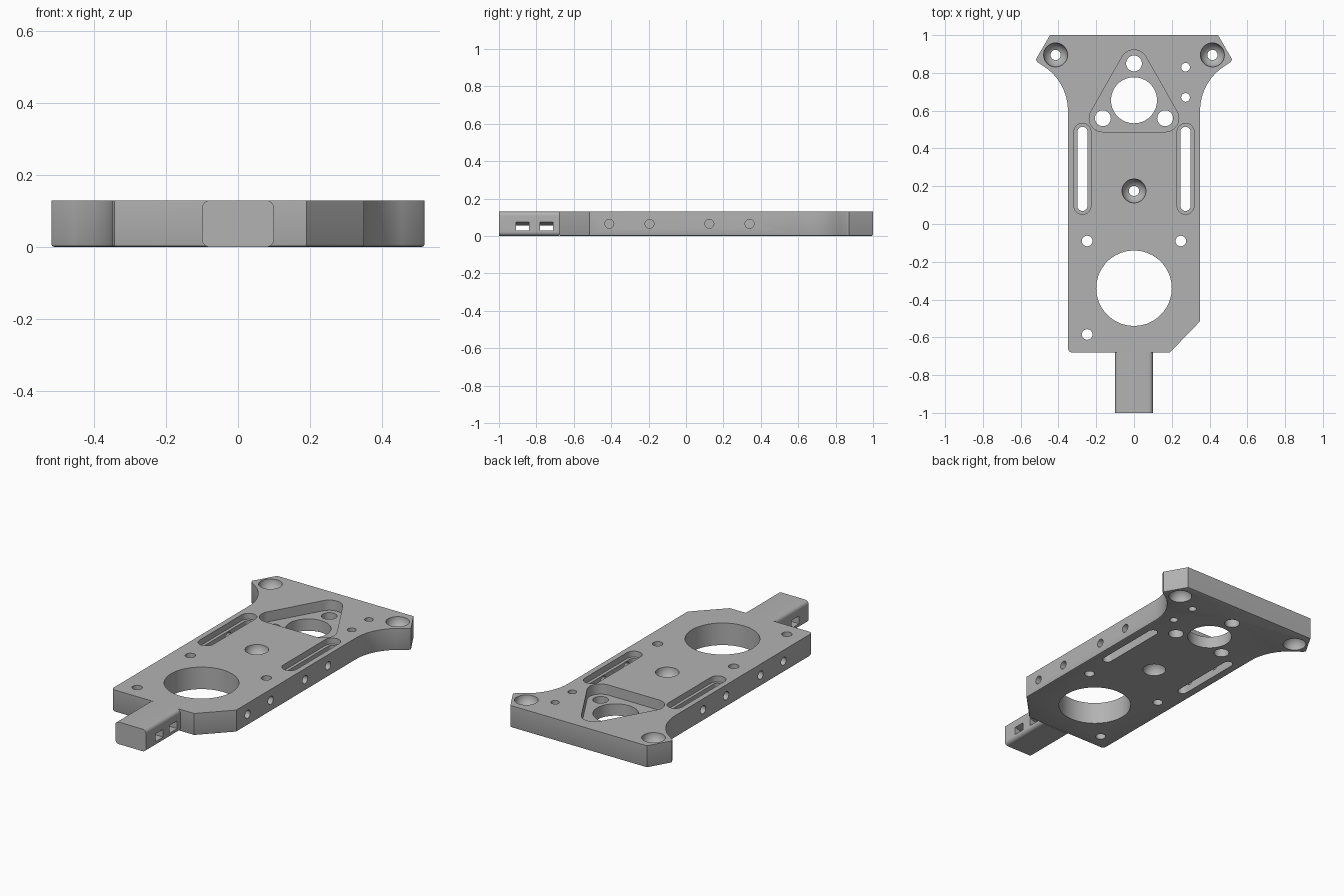
import bpy, bmesh
from math import sin, cos, pi, atan2, radians

if "Cube" in bpy.data.objects:
    bpy.data.objects.remove(bpy.data.objects["Cube"], do_unlink=True)

T = 0.13          # plate thickness
OVER = 0.02       # cutter overshoot

grey = bpy.data.materials.new("machined grey")
grey.use_nodes = True
grey.diffuse_color = (0.45, 0.45, 0.45, 1)
grey.node_tree.nodes["Principled BSDF"].inputs["Base Color"].default_value = (0.45, 0.45, 0.45, 1)


def rounded(centres, r, seg=12):
    """Outline around equal circles listed counter-clockwise."""
    n = len(centres)
    if n == 1:
        x, y = centres[0]
        k = seg * 3
        return [(x + r * cos(2 * pi * i / k), y + r * sin(2 * pi * i / k)) for i in range(k)]
    pts = []
    for i, (x, y) in enumerate(centres):
        px, py = centres[i - 1]
        nx, ny = centres[(i + 1) % n]
        a0 = atan2(y - py, x - px) - pi / 2
        turn = (atan2(ny - y, nx - x) - pi / 2 - a0) % (2 * pi)
        pts += [(x + r * cos(a0 + turn * j / seg), y + r * sin(a0 + turn * j / seg))
                for j in range(seg + 1)]
    return pts


def make_object(name, bm):
    bmesh.ops.recalc_face_normals(bm, faces=bm.faces)
    mesh = bpy.data.meshes.new(name)
    bm.to_mesh(mesh)
    bm.free()
    mesh.materials.append(grey)
    ob = bpy.data.objects.new(name, mesh)
    bpy.context.collection.objects.link(ob)
    return ob


def prism(name, pts, lo, hi, axis="z", bottom_bevel=0):
    """Extrude a flat outline along one axis."""
    place = {"x": lambda u, v, w: (w, u, v),
             "y": lambda u, v, w: (u, w, v),
             "z": lambda u, v, w: (u, v, w)}[axis]
    bm = bmesh.new()
    ends = [[bm.verts.new(place(u, v, w)) for u, v in pts] for w in (lo, hi)]
    base = bm.faces.new(ends[0])
    bm.faces.new(ends[1])
    for i in range(len(pts)):
        bm.faces.new((ends[0][i - 1], ends[0][i], ends[1][i], ends[1][i - 1]))
    bmesh.ops.recalc_face_normals(bm, faces=bm.faces)
    if bottom_bevel:
        bmesh.ops.bevel(bm, geom=list(base.edges), offset=bottom_bevel, segments=2,
                        profile=0.5, affect="EDGES")
    return make_object(name, bm)


def ball(name, x, y, z, r):
    bm = bmesh.new()
    bmesh.ops.create_uvsphere(bm, u_segments=36, v_segments=24, radius=r)
    bmesh.ops.translate(bm, verts=bm.verts, vec=(x, y, z))
    return make_object(name, bm)


def cut(target, cutter):
    bpy.context.view_layer.objects.active = target
    mod = target.modifiers.new("cut", "BOOLEAN")
    mod.operation = "DIFFERENCE"
    mod.solver = "EXACT"
    mod.object = cutter
    bpy.ops.object.modifier_apply(modifier=mod.name)
    bpy.data.objects.remove(cutter, do_unlink=True)


def drill(x, y, r):
    cut(plate, prism("cutter", rounded([(x, y)], r), -OVER, T + OVER))


# Plate outline: flared rear, concave flanks, one clipped front corner
flare = 0.28
sweep = radians(51.5)
flank = [(0.35 + flare * (1 - cos(sweep * i / 12)), 0.6 + flare * sin(sweep * i / 12))
         for i in range(13)]
right_side = flank + [(0.512, 0.858), (0.519, 0.872), (0.445, 1.0)]
outline = [(-0.33, -0.68), (0.19, -0.68), (0.35, -0.515)] + right_side
outline += [(-x, y) for x, y in reversed(right_side)] + [(-0.35, -0.66), (-0.344, -0.674)]
plate = prism("base_plate", outline, 0, T, bottom_bevel=0.008)

# Triangular pocket with its holes
corners = [(-0.165, 0.56), (0.165, 0.56), (0, 0.85)]
cut(plate, prism("cutter", rounded(corners, 0.072), T - 0.06, T + OVER))
for x, y in corners:
    drill(x, y, 0.042)
drill(0, 0.655, 0.122)

# Large bore and plain holes
drill(0, -0.34, 0.2)
for x, y, r in [(0.273, 0.83, 0.023), (0.273, 0.67, 0.023), (-0.248, -0.09, 0.028),
                (0.248, -0.09, 0.028), (-0.248, -0.585, 0.028)]:
    drill(x, y, r)

# Stepped slots and blind side holes
for s in (-1, 1):
    x = 0.273 * s
    cut(plate, prism("cutter", rounded([(x, 0.096), (x, 0.488)], 0.045), T - 0.035, T + OVER))
    cut(plate, prism("cutter", rounded([(x, 0.096), (x, 0.488)], 0.027), -OVER, T + OVER))
    for y in (-0.41, -0.195, 0.125, 0.34):
        lo, hi = sorted((0.265 * s, 0.4 * s))
        cut(plate, prism("cutter", rounded([(y, T / 2)], 0.024, 8), lo, hi, "x"))

# Dished screw seats on both faces
for x, y in [(0, 0.175), (-0.415, 0.895), (0.415, 0.895)]:
    for z in (0, T):
        cut(plate, ball("cutter", x, y, z, 0.0635))
    drill(x, y, 0.027)

# Front tongue with two strap slots that dip in the middle
c = 0.022
tongue = prism("front_tongue", rounded([(-0.1 + c, c), (0.1 - c, c), (0.1 - c, T - c),
                                        (-0.1 + c, T - c)], c, 8), -1, -0.68, "y")
strap = [(-0.12, 0.028), (0.12, 0.028), (0.12, 0.08), (0.04, 0.055), (-0.04, 0.055), (-0.12, 0.08)]
for y in (-0.91, -0.78):
    cut(tongue, prism("cutter", strap, y, y + 0.07, "y"))

# Smooth the curved walls, keep edges crisp
for ob in (plate, tongue):
    bpy.ops.object.select_all(action="DESELECT")
    ob.select_set(True)
    bpy.context.view_layer.objects.active = ob
    bpy.ops.object.shade_smooth_by_angle(angle=radians(30))
